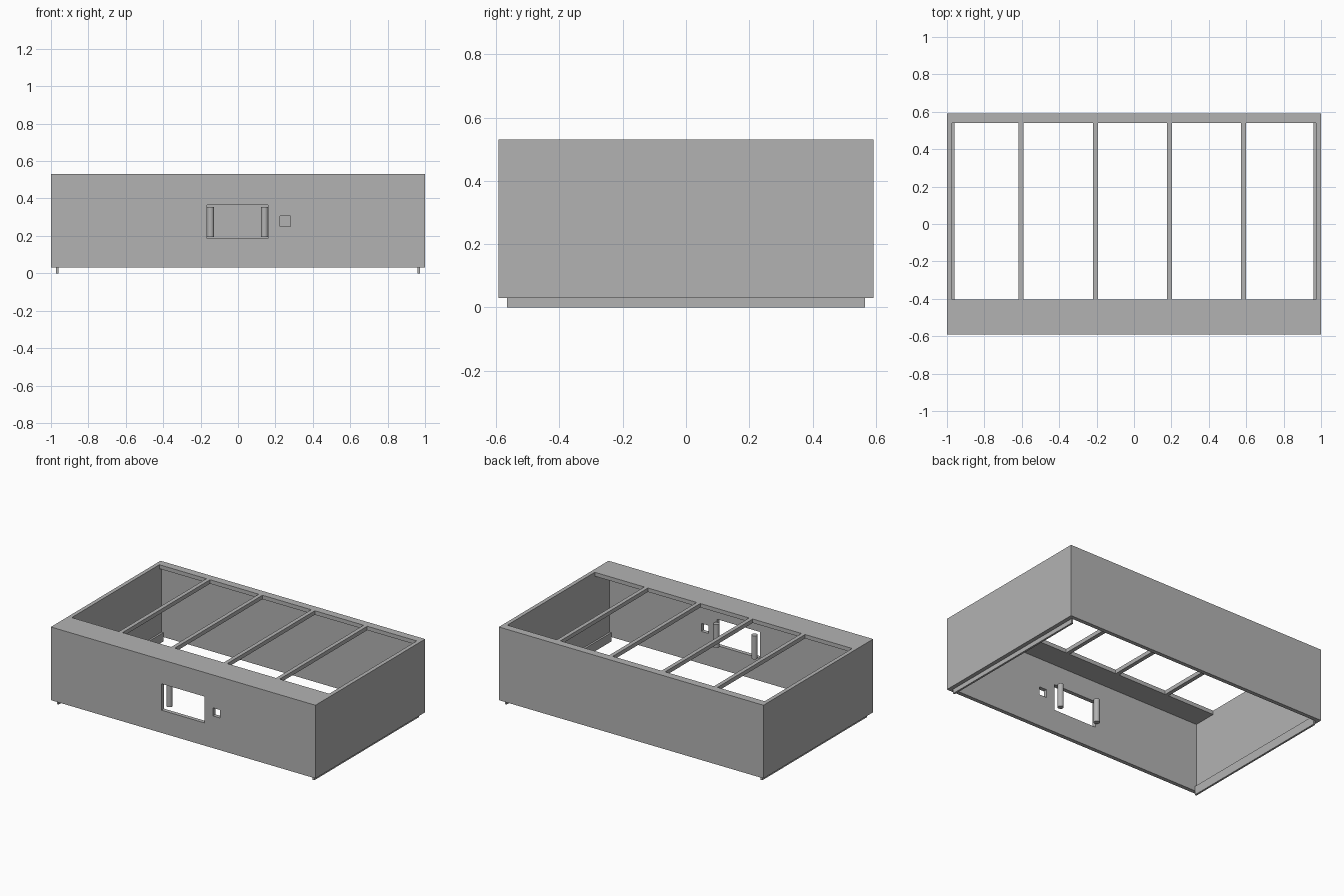
import bpy
import bmesh
from mathutils import Vector

old = bpy.data.objects.get("Cube")
if old:
    bpy.data.objects.remove(old, do_unlink=True)

grey = bpy.data.materials.new("plain_grey")
grey.use_nodes = True
colour = (0.45, 0.45, 0.45, 1)
grey.diffuse_color = colour
grey.node_tree.nodes["Principled BSDF"].inputs["Base Color"].default_value = colour

# Main dimensions
X, Y = 1.0, 0.592
BOTTOM, TOP = 0.03, 0.53
T = 0.027
IX, IY = X - T, Y - T
DECK = TOP - T


def finish(name, bm):
    mesh = bpy.data.meshes.new(name)
    bm.to_mesh(mesh)
    bm.free()
    mesh.materials.append(grey)
    obj = bpy.data.objects.new(name, mesh)
    bpy.context.collection.objects.link(obj)
    return obj


def box(name, x0, x1, y0, y1, z0, z1):
    bm = bmesh.new()
    bmesh.ops.create_cube(bm, size=1)
    low, high = Vector((x0, y0, z0)), Vector((x1, y1, z1))
    for v in bm.verts:
        v.co = (low + high) / 2 + v.co * (high - low)
    return finish(name, bm)


def cut_hole(wall, x0, x1, z0, z1):
    cutter = box("hole_cutter", x0, x1, -Y - T, -IY + T, z0, z1)
    cutter.hide_render = True
    mod = wall.modifiers.new("hole", "BOOLEAN")
    mod.operation = "DIFFERENCE"
    mod.solver = "EXACT"
    mod.object = cutter
    bpy.context.view_layer.objects.active = wall
    bpy.ops.object.modifier_apply(modifier=mod.name)
    bpy.data.objects.remove(cutter, do_unlink=True)


# Outer walls, with a window and a small square hole in the front
front = box("front_wall", -X, X, -Y, -IY, BOTTOM, TOP)
cut_hole(front, -0.165, 0.16, 0.185, 0.365)
cut_hole(front, 0.225, 0.28, 0.25, 0.305)
box("back_wall", -X, X, IY, Y, BOTTOM, TOP)

# Side walls and the thin runners inside their lower edges
for side, s in (("right", -1), ("left", 1)):
    xs = sorted((s * IX, s * X))
    box(side + "_wall", *xs, -IY, IY, BOTTOM, TOP)
    xs = sorted((s * (IX - 0.013), s * IX))
    box(side + "_runner", *xs, -IY, IY, 0, 2 * BOTTOM)

# Top deck at the front, narrow ledge at the back
FRONT_EDGE, BACK_EDGE = -0.405, 0.54
box("front_deck", -IX, IX, -IY, FRONT_EDGE, DECK, TOP)
box("back_ledge", -IX, IX, BACK_EDGE, IY, DECK, TOP)

# Cross beams
for i in range(4):
    x = -0.603 + i * 0.396
    box(f"cross_beam_{i + 1}", x - T / 2, x + T / 2, FRONT_EDGE, BACK_EDGE, DECK, TOP)

# Upright rollers behind the window
for side, x in (("right", -0.147), ("left", 0.142)):
    bm = bmesh.new()
    bmesh.ops.create_cone(bm, cap_ends=True, segments=32, radius1=0.019,
                          radius2=0.019, depth=0.16)
    bmesh.ops.translate(bm, verts=bm.verts, vec=(x, -0.53, 0.275))
    roller = finish(side + "_roller", bm)
    bpy.ops.object.select_all(action="DESELECT")
    roller.select_set(True)
    bpy.context.view_layer.objects.active = roller
    bpy.ops.object.shade_smooth_by_angle()
